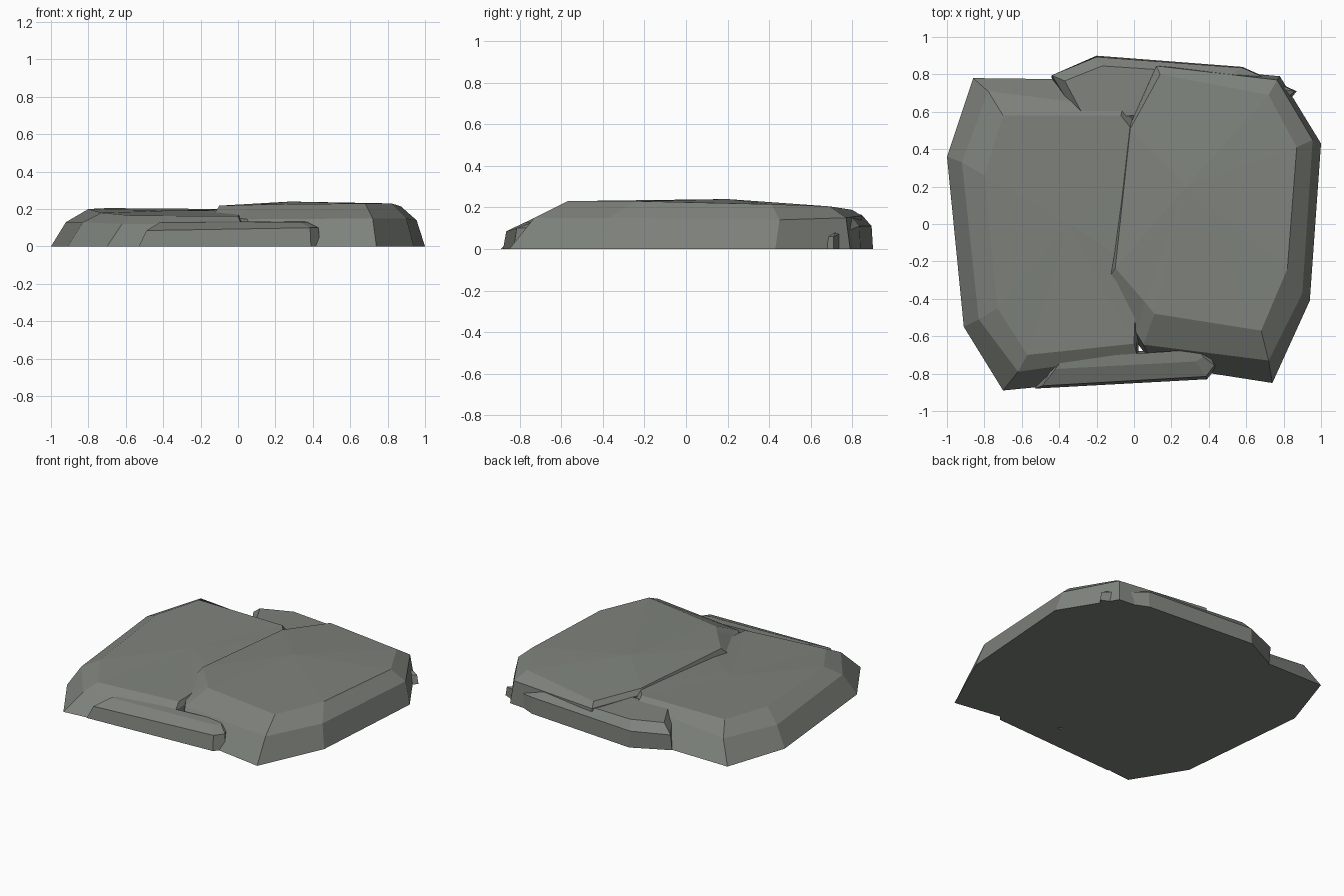
import bpy, bmesh

stone = bpy.data.materials.new("grey_stone")
stone.diffuse_color = (0.21, 0.225, 0.2, 1)


def slab(name, rings, peak=None):
    """Skin a stack of matching rings of (x, y, z) into a closed chipped slab."""
    bm = bmesh.new()
    loops = [[bm.verts.new(p) for p in ring] for ring in rings]
    n = len(loops[0])
    for low, high in zip(loops, loops[1:]):
        for i in range(n):
            j = (i + 1) % n
            bm.faces.new((low[i], low[j], high[j], high[i]))
    bm.faces.new(loops[0][::-1])
    if peak:
        p = bm.verts.new(peak)
        for i in range(n):
            bm.faces.new((loops[-1][i], loops[-1][(i + 1) % n], p))
    else:
        bm.faces.new(loops[-1])
    bmesh.ops.recalc_face_normals(bm, faces=bm.faces)
    mesh = bpy.data.meshes.new(name)
    bm.to_mesh(mesh)
    bm.free()
    mesh.materials.append(stone)
    ob = bpy.data.objects.new(name, mesh)
    bpy.context.collection.objects.link(ob)
    return ob


def flat(points, z):
    return [(x, y, z) for x, y in points]


# Left paving stone, its right side tucked under the right stone
slab("left_stone", [
    flat([(-0.70, -0.89), (0.02, -0.82), (0.03, -0.50), (0.10, -0.25), (0.10, 0.45),
          (-0.04, 0.77), (-0.86, 0.78), (-1.0, 0.36), (-0.91, -0.55)], 0),
    [(-0.62, -0.79, 0.12), (0.015, -0.70, 0.125), (0.02, -0.50, 0.14), (0.08, -0.25, 0.15),
     (0.08, 0.45, 0.15), (-0.06, 0.62, 0.15), (-0.78, 0.71, 0.145), (-0.92, 0.33, 0.13),
     (-0.83, -0.51, 0.13)],
    [(-0.57, -0.70, 0.165), (0.0, -0.64, 0.162), (0.005, -0.50, 0.17), (0.04, -0.25, 0.19),
     (0.04, 0.44, 0.20), (-0.07, 0.58, 0.20), (-0.70, 0.58, 0.205), (-0.80, 0.26, 0.20),
     (-0.73, -0.45, 0.18)],
], peak=(-0.35, 0.0, 0.192))

# Right paving stone, slightly higher and domed
slab("right_stone", [
    flat([(0.74, -0.85), (0.94, -0.41), (1.0, 0.43), (0.78, 0.79), (0.12, 0.85),
          (-0.03, 0.51), (-0.13, -0.28), (0.02, -0.64), (0.10, -0.75)], 0),
    [(0.72, -0.73, 0.15), (0.90, -0.37, 0.15), (0.955, 0.45, 0.14), (0.765, 0.77, 0.15),
     (0.12, 0.845, 0.16), (-0.03, 0.51, 0.17), (-0.13, -0.28, 0.17), (0.01, -0.58, 0.15),
     (0.05, -0.645, 0.145)],
    [(0.68, -0.57, 0.23), (0.82, -0.24, 0.23), (0.87, 0.41, 0.215), (0.72, 0.69, 0.205),
     (0.14, 0.80, 0.188), (-0.02, 0.51, 0.21), (-0.10, -0.235, 0.218), (0.06, -0.42, 0.222),
     (0.11, -0.48, 0.224)],
], peak=(0.28, 0.2, 0.24))

# Low stone wedged behind the pair
slab("back_stone", [
    flat([(-0.33, 0.60), (0.83, 0.66), (0.87, 0.71), (0.58, 0.84), (-0.20, 0.90),
          (-0.44, 0.78)], 0),
    [(-0.33, 0.62, 0.13), (0.81, 0.67, 0.06), (0.86, 0.71, 0.06), (0.58, 0.835, 0.11),
     (-0.20, 0.893, 0.11), (-0.44, 0.795, 0.11)],
    [(-0.26, 0.56, 0.175), (0.50, 0.62, 0.16), (0.65, 0.74, 0.14), (0.52, 0.80, 0.15),
     (-0.17, 0.845, 0.165), (-0.37, 0.765, 0.165)],
])

# Thin sliver of stone along the front
slab("front_stone", [
    flat([(-0.53, -0.88), (0.39, -0.83), (0.44, -0.77), (0.40, -0.68), (-0.40, -0.68)], 0),
    [(-0.49, -0.865, 0.085), (0.385, -0.815, 0.10), (0.43, -0.755, 0.10),
     (0.40, -0.69, 0.10), (-0.40, -0.70, 0.09)],
    [(-0.42, -0.775, 0.128), (0.33, -0.735, 0.13), (0.37, -0.71, 0.13),
     (0.35, -0.67, 0.135), (-0.38, -0.72, 0.132)],
])
